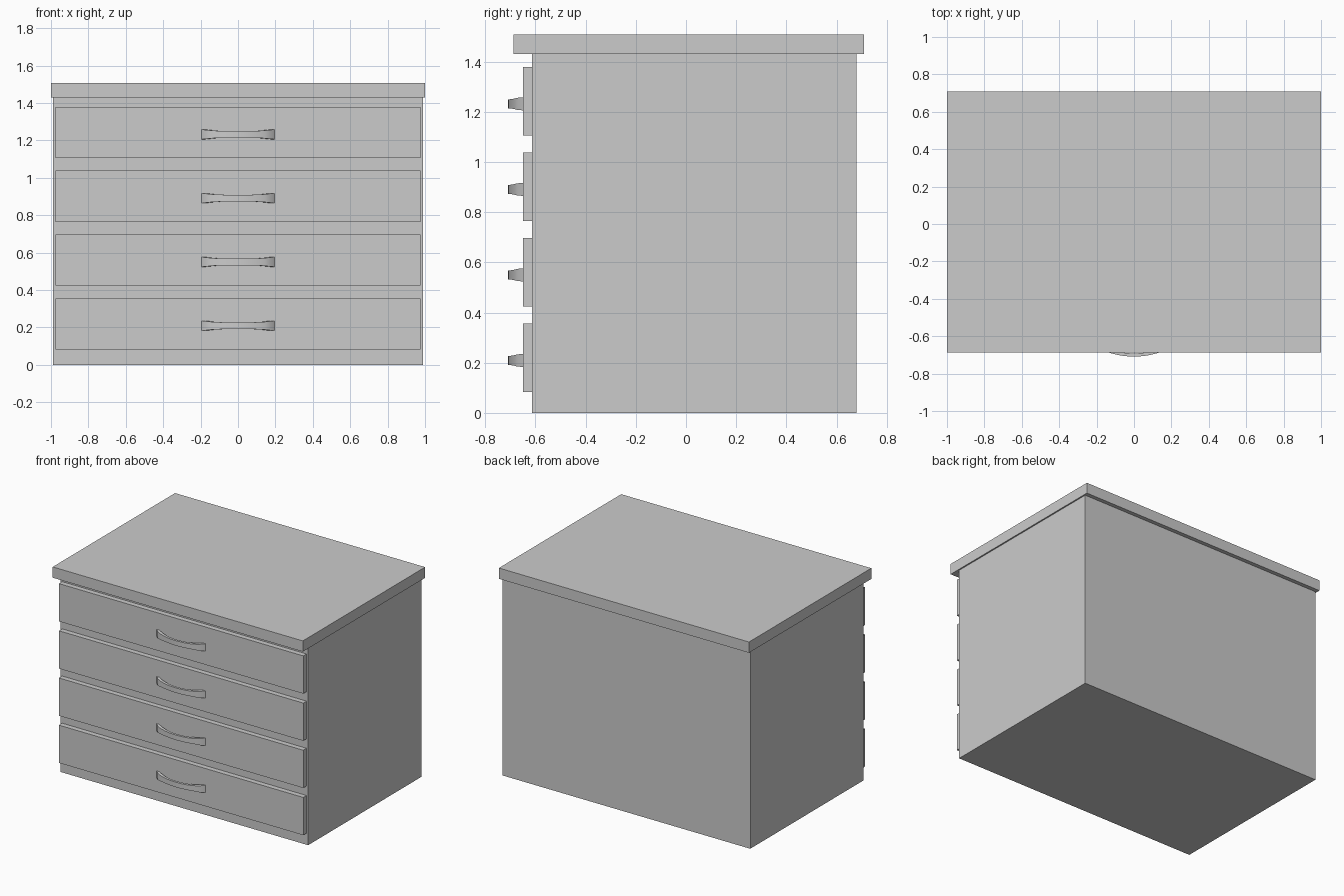
import bpy, bmesh

if "Cube" in bpy.data.objects:
    bpy.data.objects.remove(bpy.data.objects["Cube"])


def box(name, x, y0, y1, z0, z1):
    bpy.ops.mesh.primitive_cube_add(size=1, location=(0, (y0 + y1) / 2, (z0 + z1) / 2))
    ob = bpy.context.object
    ob.name = name
    ob.scale = (2 * x, y1 - y0, z1 - z0)
    bpy.ops.object.transform_apply(location=False, rotation=False, scale=True)
    return ob


def handle(name, z):
    # Bowed strip: rectangular section swept in an arc, taller at the ends
    bm = bmesh.new()
    n = 16
    rings = []
    for i in range(n + 1):
        t = 2 * i / n - 1
        sag = t * t
        outer = (0.195 * t, -0.709 + 0.045 * sag + 0.014 * t ** 16)
        inner = (0.175 * t, -0.692 + 0.042 * sag)
        h = 0.018 + 0.008 * min(1, abs(t) ** 4 * 1.3)
        rings.append([bm.verts.new((p[0], p[1], z + s * h))
                      for p, s in ((outer, -1), (outer, 1), (inner, 1), (inner, -1))])
    for a, b in zip(rings, rings[1:]):
        for k in range(4):
            m = (k + 1) % 4
            bm.faces.new((a[k], a[m], b[m], b[k]))
    bm.faces.new(rings[0])
    bm.faces.new(rings[-1])
    bmesh.ops.recalc_face_normals(bm, faces=bm.faces)
    me = bpy.data.meshes.new(name)
    bm.to_mesh(me)
    bm.free()
    ob = bpy.data.objects.new(name, me)
    bpy.context.collection.objects.link(ob)
    bpy.ops.object.select_all(action='DESELECT')
    ob.select_set(True)
    bpy.context.view_layer.objects.active = ob
    bpy.ops.object.shade_smooth_by_angle()


# Cabinet carcass and overhanging top
box("cabinet_body", 0.99, -0.613, 0.68, 0, 1.43)
box("cabinet_top", 1.0, -0.688, 0.709, 1.43, 1.508)

# Four drawer fronts with handles
for i in range(4):
    z = 0.341 * i
    box(f"drawer_front_{i + 1}", 0.977, -0.65, -0.613, z + 0.083, z + 0.356)
    handle(f"drawer_handle_{i + 1}", z + 0.209)
